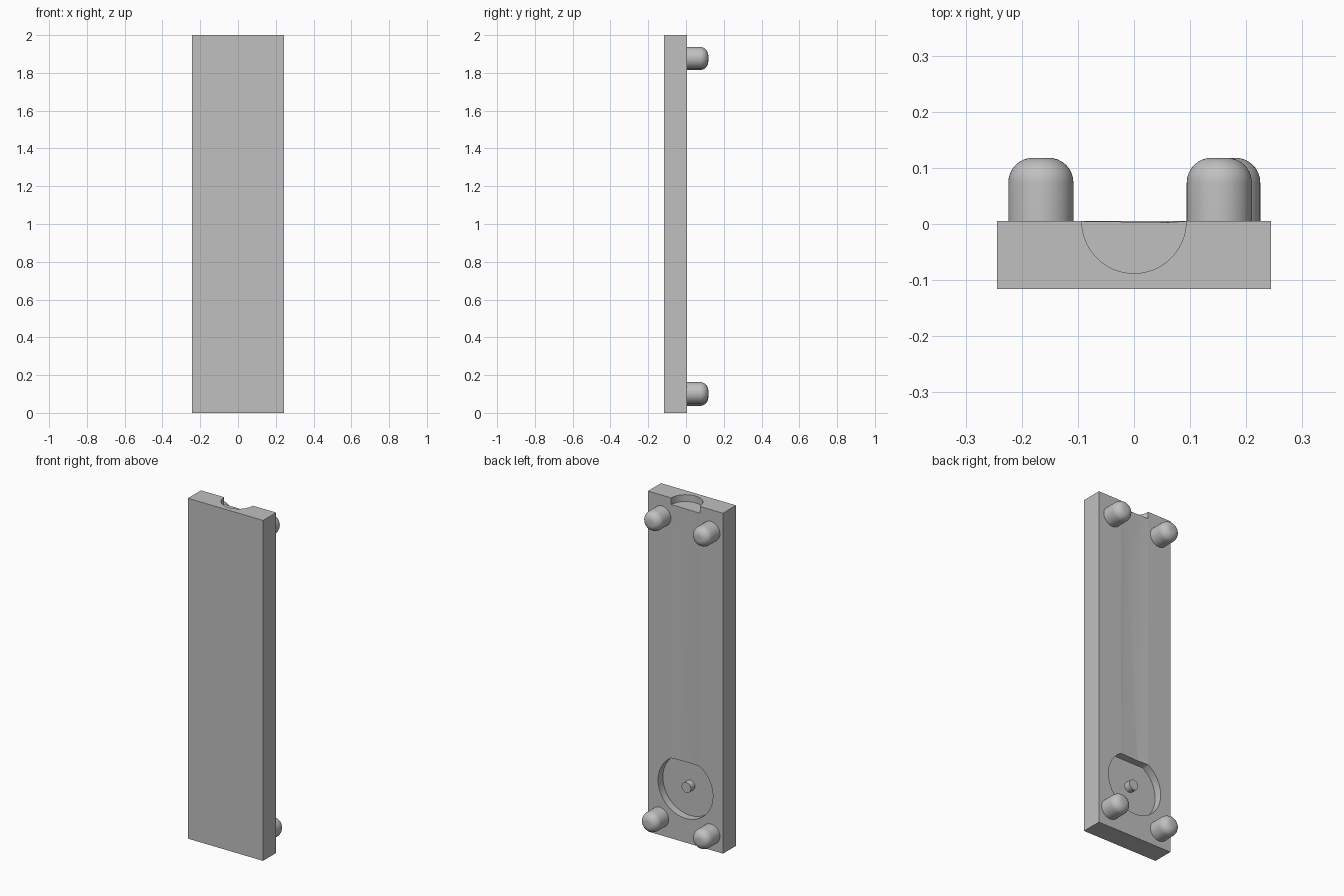
import bpy, bmesh, math
from mathutils import Matrix, Vector

if "Cube" in bpy.data.objects:
    bpy.data.objects.remove(bpy.data.objects["Cube"], do_unlink=True)

BACK = 0.005      # y of the back face
FRONT = -0.116
HALF_W = 0.244
GROOVE_R = 0.093

grey = bpy.data.materials.new("plain_grey")
grey.use_nodes = True
colour = (0.53, 0.53, 0.53, 1)
grey.diffuse_color = colour
grey.node_tree.nodes["Principled BSDF"].inputs["Base Color"].default_value = colour


def add_object(name, bm):
    bmesh.ops.recalc_face_normals(bm, faces=bm.faces)
    mesh = bpy.data.meshes.new(name)
    bm.to_mesh(mesh)
    bm.free()
    mesh.materials.append(grey)
    ob = bpy.data.objects.new(name, mesh)
    bpy.context.collection.objects.link(ob)
    return ob


def activate(ob):
    bpy.ops.object.select_all(action='DESELECT')
    ob.select_set(True)
    bpy.context.view_layer.objects.active = ob


def box(name, low, high):
    bm = bmesh.new()
    bmesh.ops.create_cube(bm, size=1)
    low, high = Vector(low), Vector(high)
    size = high - low
    for v in bm.verts:
        v.co = (low + high) / 2 + Vector(a * b for a, b in zip(v.co, size))
    return add_object(name, bm)


def rod(name, x, z, radius, y0, y1, rounding=0, top=None):
    """Cylinder along y, with an optional rounded end or flattened top side."""
    bm = bmesh.new()
    bmesh.ops.create_cone(bm, cap_ends=True, segments=64, radius1=radius,
                          radius2=radius, depth=y1 - y0)
    turn = Matrix.Translation((x, (y0 + y1) / 2, z)) @ Matrix.Rotation(-math.pi / 2, 4, 'X')
    bmesh.ops.transform(bm, matrix=turn, verts=bm.verts)
    if rounding:
        rim = [e for e in bm.edges if all(v.co.y > y1 - 1e-4 for v in e.verts)]
        bmesh.ops.bevel(bm, geom=rim, offset=rounding, segments=8, profile=0.5,
                        affect='EDGES')
    if top:
        cut = bmesh.ops.bisect_plane(bm, geom=bm.verts[:] + bm.edges[:] + bm.faces[:],
                                     plane_co=(0, 0, top), plane_no=(0, 0, 1),
                                     clear_outer=True)
        edges = [g for g in cut["geom_cut"] if isinstance(g, bmesh.types.BMEdge)]
        bmesh.ops.contextual_create(bm, geom=edges)
    return add_object(name, bm)


def smooth(ob):
    activate(ob)
    bpy.ops.object.shade_smooth_by_angle(angle=math.radians(35))


def carve(body, cutter):
    cutter.hide_render = True
    mod = body.modifiers.new("carve", 'BOOLEAN')
    mod.operation = 'DIFFERENCE'
    mod.solver = 'EXACT'
    mod.object = cutter
    activate(body)
    bpy.ops.object.modifier_apply(modifier=mod.name)
    bpy.data.objects.remove(cutter, do_unlink=True)


# Main slab
body = box("body", (-HALF_W, FRONT, 0), (HALF_W, BACK, 2))

# Half-round notch in the top edge
bm = bmesh.new()
bmesh.ops.create_cone(bm, cap_ends=True, segments=64, radius1=GROOVE_R,
                      radius2=GROOVE_R, depth=0.1)
bmesh.ops.translate(bm, vec=(0, BACK, 2.01), verts=bm.verts)
carve(body, add_object("notch_cutter", bm))

# Round pocket with a flat upper side
POCKET_Z, FLAT_Z, FLOOR = 0.32, 0.472, -0.04
carve(body, rod("pocket_cutter", 0, POCKET_Z, 0.178, FLOOR, 0.05, top=FLAT_Z))

# Very shallow creased channel between notch and pocket
bm = bmesh.new()
for z in (FLAT_Z - 0.02, 1.98):
    for x in (-GROOVE_R, GROOVE_R):
        for y in (BACK, 0.03):
            bm.verts.new((x, y, z))
bm.verts.new((-0.027, BACK - 0.005, FLAT_Z - 0.02))
bm.verts.new((0.055, BACK - 0.003, 1.7))
bm.verts.new((0.06, BACK - 0.002, 1.98))
bmesh.ops.convex_hull(bm, input=bm.verts)
carve(body, add_object("channel_cutter", bm))
smooth(body)

# Pin in the middle of the pocket
smooth(rod("pocket_pin", 0, POCKET_Z, 0.03, FLOOR - 0.01, -0.002))

# Four rounded pegs on the back
pegs = {
    "upper_left_peg": (0.152, 1.879),
    "upper_right_peg": (-0.166, 1.873),
    "lower_left_peg": (0.167, 0.105),
    "lower_right_peg": (-0.166, 0.095),
}
for name, (x, z) in pegs.items():
    smooth(rod(name, x, z, 0.058, BACK - 0.01, 0.118, rounding=0.044))
